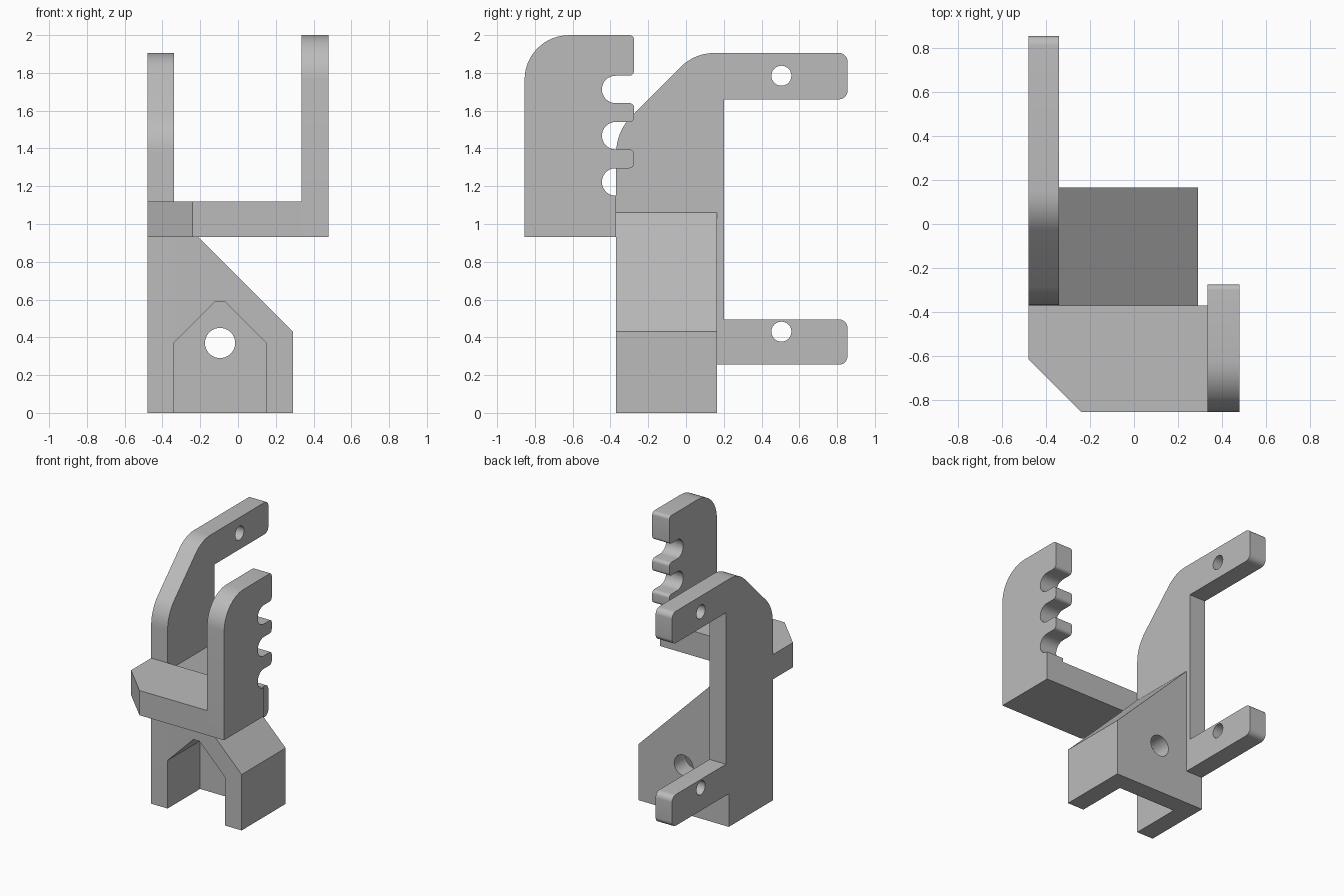
import bpy, bmesh, math
from mathutils import Vector

if "Cube" in bpy.data.objects:
    bpy.data.objects.remove(bpy.data.objects["Cube"], do_unlink=True)

grey = bpy.data.materials.new("plain grey")
grey.use_nodes = True
grey.diffuse_color = (0.5, 0.5, 0.5, 1)
grey.node_tree.nodes["Principled BSDF"].inputs["Base Color"].default_value = (0.5, 0.5, 0.5, 1)


def rounded(corners, steps=8):
    """Outline from (u, v, radius) corners, each rounded by its radius."""
    out = []
    for i, c in enumerate(corners):
        p = Vector(c[:2])
        r = c[2] if len(c) > 2 else 0
        if r == 0:
            out.append(p)
            continue
        a = (Vector(corners[i - 1][:2]) - p).normalized()
        b = (Vector(corners[(i + 1) % len(corners)][:2]) - p).normalized()
        half = a.angle(b) / 2
        centre = p + (a + b).normalized() * r / math.sin(half)
        start = p + a * r / math.tan(half) - centre
        end = p + b * r / math.tan(half) - centre
        sweep = math.pi - 2 * half
        for k in range(steps + 1):
            t = k / steps
            arc = start * math.sin((1 - t) * sweep) + end * math.sin(t * sweep)
            out.append(centre + arc / math.sin(sweep))
    return out


def prism(name, axis, corners, lo, hi):
    """Extrude an outline along an axis from lo to hi."""
    place = {"x": lambda u, v, d: (d, u, v),
             "y": lambda u, v, d: (u, d, v),
             "z": lambda u, v, d: (u, v, d)}[axis]
    bm = bmesh.new()
    face = bm.faces.new([bm.verts.new(place(p.x, p.y, lo)) for p in rounded(corners)])
    ext = bmesh.ops.extrude_face_region(bm, geom=[face])
    verts = [g for g in ext["geom"] if isinstance(g, bmesh.types.BMVert)]
    bmesh.ops.translate(bm, verts=verts, vec=place(0, 0, hi - lo))
    bmesh.ops.remove_doubles(bm, verts=bm.verts, dist=0.0005)
    bmesh.ops.recalc_face_normals(bm, faces=bm.faces)
    mesh = bpy.data.meshes.new(name)
    bm.to_mesh(mesh)
    bm.free()
    mesh.materials.append(grey)
    obj = bpy.data.objects.new(name, mesh)
    bpy.context.collection.objects.link(obj)
    return obj


def round_cutter(axis, u, v, r, lo, hi):
    square = [(u - r, v - r, r), (u + r, v - r, r), (u + r, v + r, r), (u - r, v + r, r)]
    return prism("hole_cutter", axis, square, lo, hi)


def cut(obj, cutters):
    for cutter in cutters:
        mod = obj.modifiers.new("cut", "BOOLEAN")
        mod.operation = "DIFFERENCE"
        mod.solver = "EXACT"
        mod.object = cutter
        bpy.context.view_layer.objects.active = obj
        bpy.ops.object.modifier_apply(modifier=mod.name)
        bpy.data.objects.remove(cutter, do_unlink=True)


# Tall side plate with two rear arms
RIGHT, INNER, FRONT, BACK = -0.48, -0.34, -0.37, 0.165
END, ROUND = 0.855, 0.045
side_plate = prism("side_plate", "x", [
    (FRONT, 0), (FRONT, 1.49, 0.28), (0.045, 1.905, 0.25),
    (END, 1.905, ROUND), (END, 1.66, ROUND), (0.2, 1.66), (0.2, 0.495),
    (END, 0.495, ROUND), (END, 0.255, ROUND), (BACK, 0.255), (BACK, 0)], RIGHT, INNER)
cut(side_plate, [round_cutter("x", 0.505, z, 0.053, -0.6, -0.2) for z in (1.785, 0.43)])

# Sloped base block with a pointed pocket and a bolt hole
base_block = prism("base_block", "y", [
    (INNER, 0), (0.29, 0), (0.29, 0.43), (INNER, 1.06)], FRONT, BACK)
pocket = prism("pocket_cutter", "y", [
    (-0.4, -0.1), (0.15, -0.1), (0.15, 0.37), (-0.07, 0.59),
    (-0.12, 0.59), (-0.4, 0.31)], -0.5, 0.025)
cut(base_block, [pocket, round_cutter("y", -0.095, 0.37, 0.08, -0.5, 0.4)])

# Crossbar with a chamfered front corner
crossbar = prism("crossbar", "z", [
    (RIGHT, FRONT), (RIGHT, -0.615), (-0.24, -0.855),
    (0.335, -0.855), (0.335, FRONT)], 0.93, 1.12)

# Notched upright plate: three round slots along its rear edge
TIP, SLOT, R = -0.275, -0.445, 0.072
comb = [(-0.855, 0.93), (-0.855, 2.0, 0.235), (TIP, 2.0, 0.025)]
for i in range(3):
    top = 1.785 - i * 0.245
    comb += [(TIP, top, 0.025), (SLOT, top, R), (SLOT, top - 0.145, R)]
    if i < 2:
        comb.append((TIP, top - 0.145, 0.025))
comb += [(FRONT, 1.15), (FRONT, 0.93)]
notched_plate = prism("notched_plate", "x", comb, 0.335, 0.48)

# Smooth the rounded corners, keep the hard edges
bpy.ops.object.select_all(action="DESELECT")
for part in (side_plate, base_block, crossbar, notched_plate):
    part.select_set(True)
    bpy.context.view_layer.objects.active = part
bpy.ops.object.shade_smooth_by_angle(angle=math.radians(30))
